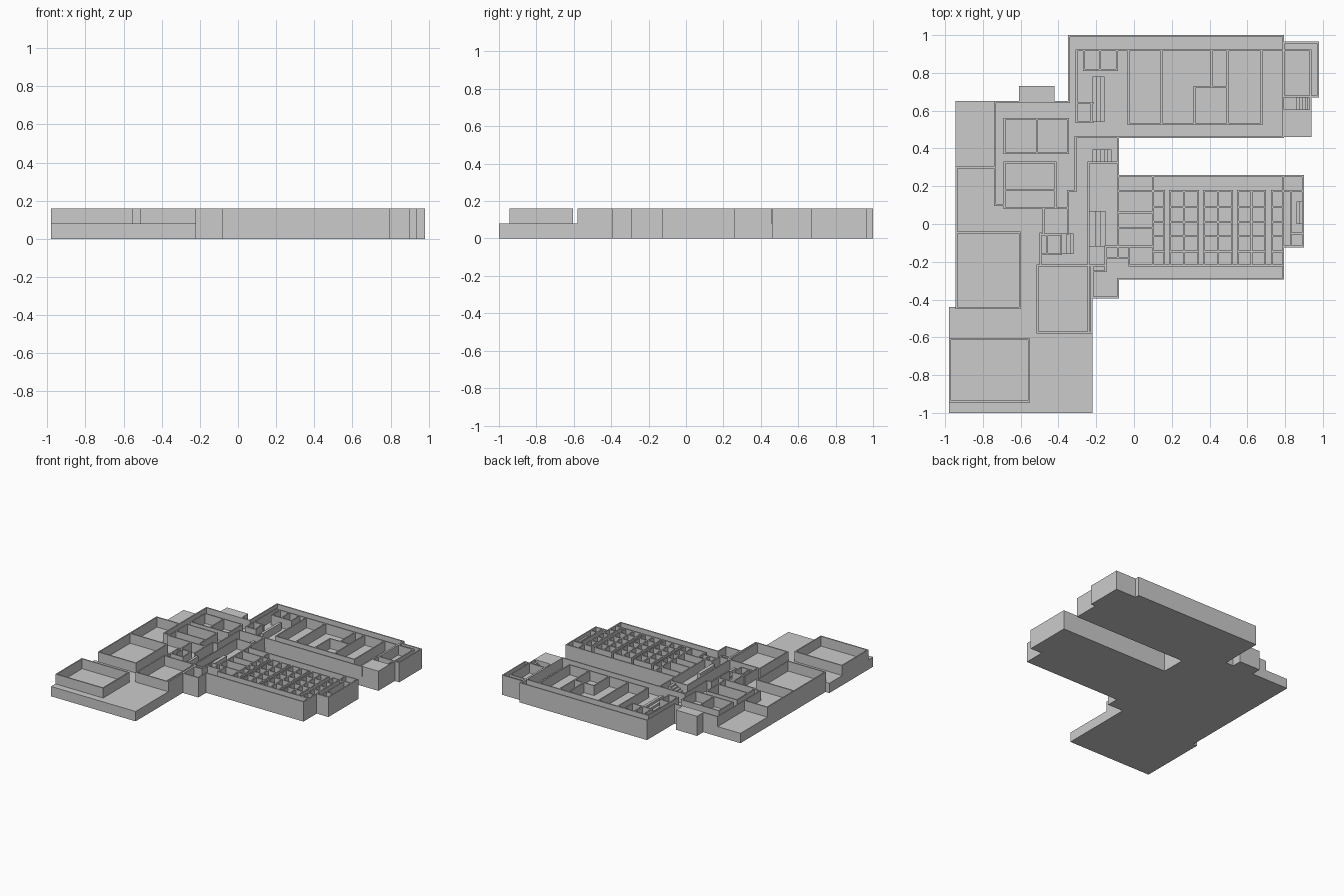
import bpy, bmesh

if "Cube" in bpy.data.objects:
    bpy.data.objects.remove(bpy.data.objects["Cube"])

FLOOR, TOP, T = 0.08, 0.16, 0.01


def finish(bm, name):
    mesh = bpy.data.meshes.new(name)
    bm.normal_update()
    bm.to_mesh(mesh)
    bm.free()
    obj = bpy.data.objects.new(name, mesh)
    bpy.context.collection.objects.link(obj)
    return obj


def add_box(bm, x0, y0, x1, y1, z0=FLOOR, z1=TOP):
    vs = bmesh.ops.create_cube(bm, size=1)["verts"]
    for v in vs:
        v.co = (x1 if v.co.x > 0 else x0, y1 if v.co.y > 0 else y0, z1 if v.co.z > 0 else z0)


class Walls:
    """Collects thin wall runs of one wing into a single mesh."""
    def __init__(self):
        self.bm = bmesh.new()

    def h(self, y, x0, x1):
        add_box(self.bm, x0 - T / 2, y - T / 2, x1 + T / 2, y + T / 2)

    def v(self, x, y0, y1):
        add_box(self.bm, x - T / 2, y0 - T / 2, x + T / 2, y1 + T / 2)

    def room(self, x0, y0, x1, y1):
        for y in (y0, y1):
            self.h(y, x0, x1)
        for x in (x0, x1):
            self.v(x, y0, y1)


def stairs(name, x0, y0, x1, y1, n=4):
    bm = bmesh.new()
    for i in range(n):
        a, b = (x0 + (x1 - x0) * k / n for k in (i, i + 1))
        add_box(bm, a, y0, b, y1, FLOOR, FLOOR + (TOP - FLOOR) * (i + 1) / (n + 1))
    finish(bm, name)


# Floor slab from the site outline
outline = [(-.98, -1), (-.22, -1), (-.22, -.395), (-.08, -.395), (-.08, -.295), (.795, -.295),
           (.795, -.125), (.9, -.125), (.9, .26), (-.08, .26), (-.08, .46), (.94, .46), (.94, .67),
           (.98, .67), (.98, .965), (.795, .965), (.795, 1), (-.35, 1), (-.35, .65), (-.42, .65),
           (-.42, .73), (-.61, .73), (-.61, .65), (-.945, .65), (-.945, -.44), (-.98, -.44)]
bm = bmesh.new()
face = bm.faces.new([bm.verts.new((x, y, 0)) for x, y in outline])
ext = bmesh.ops.extrude_face_region(bm, geom=[face])["geom"]
bmesh.ops.translate(bm, vec=(0, 0, FLOOR), verts=[g for g in ext if isinstance(g, bmesh.types.BMVert)])
bmesh.ops.recalc_face_normals(bm, faces=bm.faces)
finish(bm, "floor_slab")

# Full-height solid blocks
bm = bmesh.new()
add_box(bm, -.61, .65, -.42, .73)
finish(bm, "north_porch_block")
bm = bmesh.new()
add_box(bm, .795, .46, .94, .6)
finish(bm, "east_block")

# Walled yards on the south-west side
w = Walls()
w.room(-.975, -.94, -.555, -.61)
w.room(-.94, -.445, -.605, -.045)
w.room(-.51, -.575, -.225, -.22)
w.v(-.94, -.04, .3)
w.h(.3, -.94, -.74)
finish(w.bm, "yard_walls")

# West wing
w = Walls()
w.v(-.735, .1, .645)
w.h(.645, -.735, -.35)
w.h(.1, -.735, -.69)
w.room(-.685, .375, -.35, .555)
w.v(-.515, .375, .555)
w.room(-.685, .085, -.415, .325)
w.h(.18, -.685, -.415)
w.h(.085, -.415, -.35)
w.v(-.31, .175, .455)
w.h(.175, -.35, -.31)
w.v(-.35, -.05, .175)
w.v(-.48, -.05, .085)
w.v(-.495, -.22, -.05)
w.room(-.495, -.16, -.385, -.055)
w.v(-.46, -.16, -.055)
finish(w.bm, "west_wing_walls")

# Central link between the wings
w = Walls()
w.v(-.24, -.575, .325)
w.h(.325, -.24, -.085)
w.v(-.085, .255, .455)
w.h(-.22, -.495, -.15)
w.h(-.25, -.22, -.15)
w.v(-.15, -.25, -.12)
w.v(-.22, -.39, -.22)
w.h(-.39, -.215, -.085)
w.v(-.085, -.39, -.29)
finish(w.bm, "central_link_walls")

# Cell wing: outer shell, west rooms, east rooms
w = Walls()
w.h(-.29, -.085, .79)
w.h(.255, -.085, .895)
w.v(.79, -.29, .255)
w.v(-.085, -.18, .255)
w.v(.1, -.12, .255)
for y in (.175, .06, -.02, -.12):
    w.h(y, -.085, .1)
w.h(-.12, -.15, -.085)
w.h(-.18, -.15, -.025)
w.v(-.025, -.22, -.12)
w.h(-.22, -.025, .79)
w.v(.895, -.12, .255)
w.h(-.12, .79, .895)
w.h(.175, .79, .895)
w.v(.83, -.12, .175)
w.h(-.05, .83, .895)
finish(w.bm, "cell_wing_walls")

# Cell grid: blocks of cells separated by narrow aisles
w = Walls()
rows = [.175, .09, .01, -.065, -.145, -.22]
for x0, x1 in ((.1, .16), (.19, .34), (.37, .52), (.55, .695), (.73, .79)):
    for y in rows:
        w.h(y, x0, x1)
    for x in ([x0, x1] + ([(x0 + x1) / 2] if x1 - x0 > .1 else [])):
        w.v(x, rows[-1], rows[0])
finish(w.bm, "cell_grid_walls")

# North wing
w = Walls()
w.h(.995, -.345, .79)
w.v(-.345, .645, .995)
w.v(.79, .46, .995)
w.h(.46, -.31, .79)
w.v(-.305, .54, .92)
w.h(.92, -.305, .935)
w.h(.64, -.305, -.22)
w.h(.54, -.305, -.22)
w.v(-.225, .54, .64)
for x in (-.265, -.18, -.09):
    w.v(x, .815, .92)
w.h(.815, -.265, -.09)
w.room(-.03, .53, .675, .92)
for x, y0 in ((.145, .53), (.41, .725), (.495, .53)):
    w.v(x, y0, .92)
w.v(.32, .53, .725)
w.h(.725, .32, .495)
w.room(.795, .675, .975, .96)
w.v(.935, .6, .92)
w.h(.6, .795, .935)
finish(w.bm, "north_wing_walls")

# Stairs
stairs("link_stairs", -.22, .33, -.12, .395, 5)
stairs("west_stairs", -.38, -.16, -.32, -.05, 3)
stairs("lobby_stairs", -.235, -.12, -.15, .07, 3)
stairs("north_stairs", -.22, .54, -.155, .78, 3)
stairs("east_stairs", .86, .6, .92, .67, 4)
stairs("cell_wing_stairs", .86, 0, .89, .12, 2)
